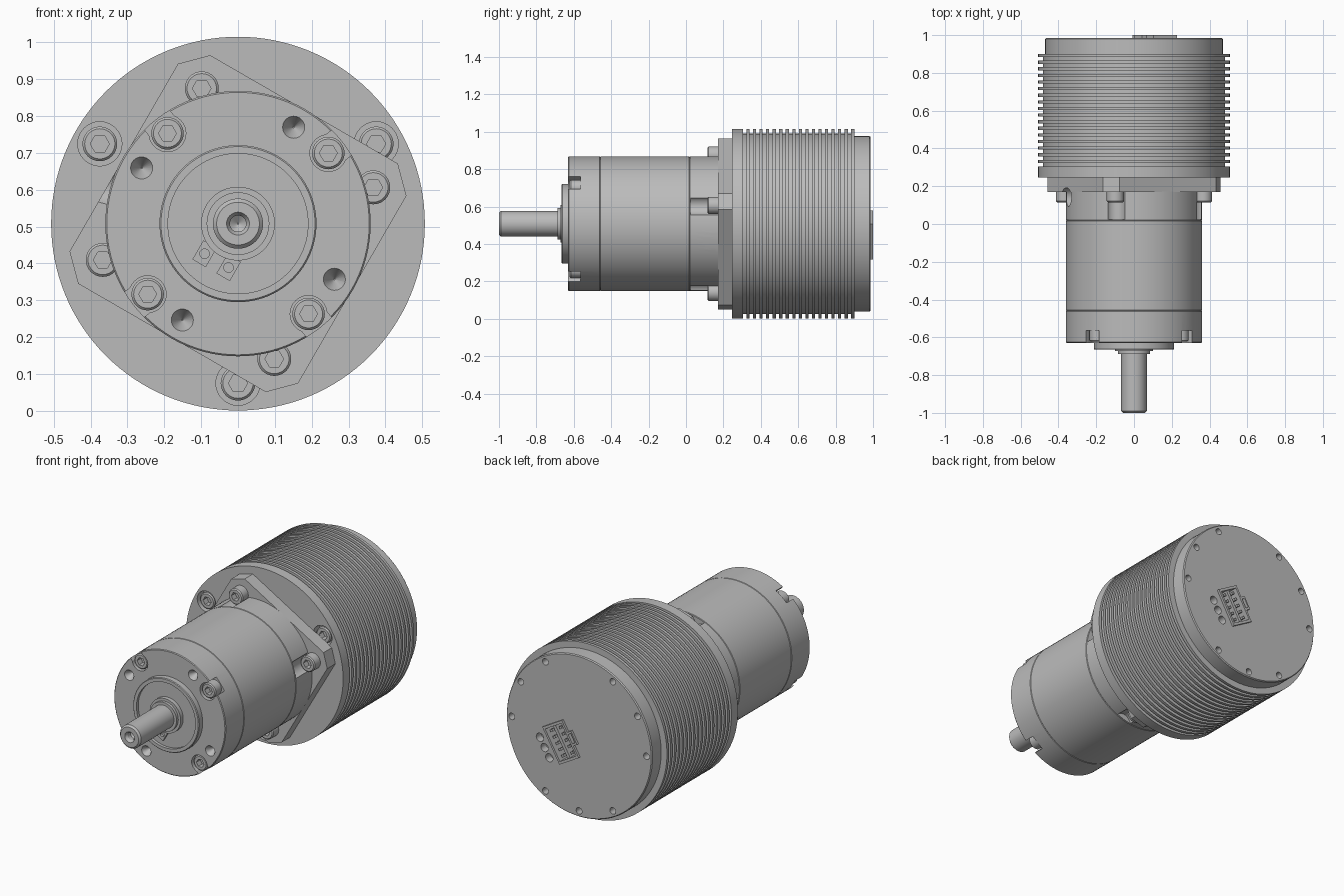
import bpy, bmesh, math
from mathutils import Vector, Matrix

if "Cube" in bpy.data.objects:
    bpy.data.objects.remove(bpy.data.objects["Cube"])

C = 0.508  # height of the shaft axis

metal = bpy.data.materials.new("plain grey metal")
metal.use_nodes = True
GREY = (0.5, 0.5, 0.5, 1)
metal.diffuse_color = GREY
metal.node_tree.nodes["Principled BSDF"].inputs["Base Color"].default_value = GREY


def finish(name, bm):
    bmesh.ops.recalc_face_normals(bm, faces=bm.faces)
    mesh = bpy.data.meshes.new(name)
    bm.to_mesh(mesh)
    bm.free()
    mesh.materials.append(metal)
    obj = bpy.data.objects.new(name, mesh)
    bpy.context.collection.objects.link(obj)
    return obj


def lathe(name, profile, x=0, z=0, seg=96):
    """Turn (radius, y) points about a line along y; ends are capped."""
    bm = bmesh.new()
    vs = [bm.verts.new((r, y, 0)) for r, y in profile]
    es = [bm.edges.new(p) for p in zip(vs, vs[1:])]
    bmesh.ops.spin(bm, geom=vs + es, cent=(0, 0, 0), axis=(0, 1, 0),
                   angle=math.tau, steps=seg)
    bmesh.ops.remove_doubles(bm, verts=bm.verts, dist=1e-5)
    bmesh.ops.holes_fill(bm, edges=[e for e in bm.edges if e.is_boundary])
    bmesh.ops.translate(bm, verts=bm.verts, vec=(x, 0, C + z))
    return finish(name, bm)


def rod(name, r, y0, y1, x=0, z=0, seg=32):
    return lathe(name, [(r, y0), (r, y1)], x, z, seg)


def box(name, size, centre, degrees=0):
    """Box turned about the y axis; size is (along, depth, across)."""
    bm = bmesh.new()
    bmesh.ops.create_cube(bm, size=1)
    bmesh.ops.scale(bm, verts=bm.verts, vec=size)
    bmesh.ops.rotate(bm, verts=bm.verts,
                     matrix=Matrix.Rotation(-math.radians(degrees), 3, 'Y'))
    bmesh.ops.translate(bm, verts=bm.verts, vec=Vector(centre) + Vector((0, 0, C)))
    return finish(name, bm)


def polar(r, degrees):
    a = math.radians(degrees)
    return r * math.cos(a), r * math.sin(a)


def cut(obj, *cutters):
    for cutter in cutters:
        mod = obj.modifiers.new("cut", 'BOOLEAN')
        mod.operation, mod.solver, mod.object = 'DIFFERENCE', 'EXACT', cutter
        bpy.context.view_layer.objects.active = obj
        bpy.ops.object.modifier_apply(modifier=mod.name)
        bpy.data.objects.remove(cutter)


def screw(name, r, y0, y1, x, z):
    b = 0.006
    head = lathe(name, [(r - b, y0), (r, y0 + b), (r, y1)], x, z, 32)
    cut(head, rod("hex", r * 0.55, y0 - 0.02, y0 + 0.035, x, z, 6))


# Finned motor body
fins, start, end, R = 17, 0.305, 0.9, 0.507
pitch = (end - start) / fins
profile = [(R, 0.245), (R, start)]
for i in range(fins):
    y = start + i * pitch
    profile += [(0.482, y), (0.482, y + pitch * 0.52),
                (R, y + pitch * 0.52), (R, y + pitch)]
motor = lathe("motor_body", profile, seg=128)
for a in (30, 150, 270):
    x, z = polar(0.433, a)
    cut(motor, rod("bore", 0.06, 0.2, 0.30, x, z))
    screw("motor_screw", 0.047, 0.25, 0.30, x, z)

# Rear cover with its ring of holes
cover = lathe("rear_cover", [(0.47, 0.89), (0.47, 0.98), (0.465, 0.986)])
for a in (0, 30, 60, 120, 150, 180, 240, 270, 300):
    cut(cover, rod("bore", 0.019, 0.94, 1.1, *polar(0.435, a), seg=20))

# Rear connector: local u runs along 150 degrees, v along 60 degrees
U, V = Vector(polar(1, 150)), Vector(polar(1, 60))


def at(u, v, y):
    p = Vector((0.11, -0.06)) + U * u + V * v
    return p.x, y, p.y


for v in (-0.06, 0, 0.06):
    x, y, z = at(-0.13, v, 0)
    cut(cover, rod("bore", 0.024, 0.94, 1.1, x, z, 24))
cut(cover, box("cavity", (0.12, 0.12, 0.19), at(0, 0, 0.98), 150),
    box("latch_cavity", (0.04, 0.12, 0.055), at(0.075, 0, 0.98), 150))
housing = box("connector_housing", (0.145, 0.06, 0.22), at(0, 0, 0.97), 150)
cut(housing, box("cavity", (0.12, 0.2, 0.19), at(0, 0, 0.97), 150))
latch = box("connector_latch", (0.03, 0.06, 0.08), at(0.085, 0, 0.97), 150)
cut(latch, box("cavity", (0.03, 0.2, 0.055), at(0.077, 0, 0.97), 150))
box("connector_divider", (0.018, 0.06, 0.2), at(0, 0, 0.96), 150)
for u in (-0.034, 0.034):
    for i in range(5):
        box("connector_pin", (0.016, 0.07, 0.014), at(u, (i - 2) * 0.037, 0.955), 150)

# Adapter plate: square with clipped corners, turned by 30 degrees
bm = bmesh.new()
half, clip = 0.358, 0.294
outline = []
for k in range(4):
    for p in ((half, -clip), (half, clip)):
        v = Vector(p)
        v.rotate(Matrix.Rotation(math.radians(60 + 90 * k), 2))
        outline.append(bm.verts.new((v.x, 0.17, C + v.y)))
face = bm.faces.new(outline)
side = bmesh.ops.extrude_face_region(bm, geom=[face])["geom"]
bmesh.ops.translate(bm, vec=(0, 0.078, 0),
                    verts=[g for g in side if isinstance(g, bmesh.types.BMVert)])
plate = finish("adapter_plate", bm)

# Gearbox: front cap, ring gear and rear flange, parted by thin seams
G, s = 0.36, 0.004
front = lathe("gearbox_front", [(G - s, -0.63), (G, -0.626), (G, -0.462), (G - s, -0.458)])
lathe("gearbox_ring", [(G - s, -0.46), (G, -0.456), (G, 0.016), (G - s, 0.02)])
flange = lathe("gearbox_flange", [(G - s, 0.018), (G, 0.022), (G, 0.172)])

# Flange pockets and their screws
for a in (15, 105, 195, 285):
    x, z = polar(0.38, a)
    cut(flange, rod("pocket", 0.052, 0.024, 0.2, x, z))
    screw("plate_screw", 0.046, 0.115, 0.175, x, z)

# Radial access holes on both sides
for a in (-15, 165):
    for part in (flange, plate):
        bm = bmesh.new()
        bmesh.ops.create_cone(bm, cap_ends=True, segments=32, radius1=0.05,
                              radius2=0.05, depth=0.2)
        x, z = polar(0.38, a)
        bm.transform(Matrix.Translation((x, 0.142, C + z))
                     @ Matrix.Rotation(math.radians(90 - a), 4, 'Y'))
        cut(part, finish("access_bore", bm))

# Front cap: open screw pockets and countersunk mounting holes
for a in (38, 128, 218, 308):
    x, z = polar(0.311, a)
    bx, bz = polar(0.371, a)
    cut(front, rod("pocket", 0.05, -0.7, -0.565, x, z),
        box("slot", (0.12, 0.135, 0.086), (bx, -0.6325, bz), a))
    screw("front_screw", 0.044, -0.622, -0.56, x, z)
for a in (60, 150, 240, 330):
    x, z = polar(0.302, a)
    cut(front, lathe("sink", [(0.032, -0.64), (0.03, -0.63), (0.002, -0.58)], x, z, 24))

# Front boss with shallow recess, bearing sleeve and shaft
lathe("front_boss", [(0.213, -0.62), (0.213, -0.661), (0.209, -0.665), (0.19, -0.665),
                     (0.19, -0.648), (0.1, -0.648)])
lathe("bearing_sleeve", [(0.1, -0.64), (0.1, -0.672), (0.085, -0.672),
                         (0.085, -0.688), (0.07, -0.688)], seg=64)
lathe("shaft", [(0.068, -0.64), (0.068, -0.99), (0.058, -1), (0.031, -1),
                (0.022, -0.985), (0.022, -0.96), (0.002, -0.945)], seg=64)

# Retaining clip ears
for a in (222, 258):
    x, z = polar(0.122, a)
    ear = box("clip_ear", (0.06, 0.014, 0.042), (x, -0.655, z), 240)
    cut(ear, rod("bore", 0.013, -0.7, -0.6, x, z, 16))

# Smooth the turned surfaces, keep edges crisp
bpy.ops.object.select_all(action='DESELECT')
for obj in bpy.context.scene.objects:
    if obj.type == 'MESH' and metal.name in obj.data.materials:
        obj.select_set(True)
        bpy.context.view_layer.objects.active = obj
bpy.ops.object.shade_smooth_by_angle(angle=math.radians(30))
